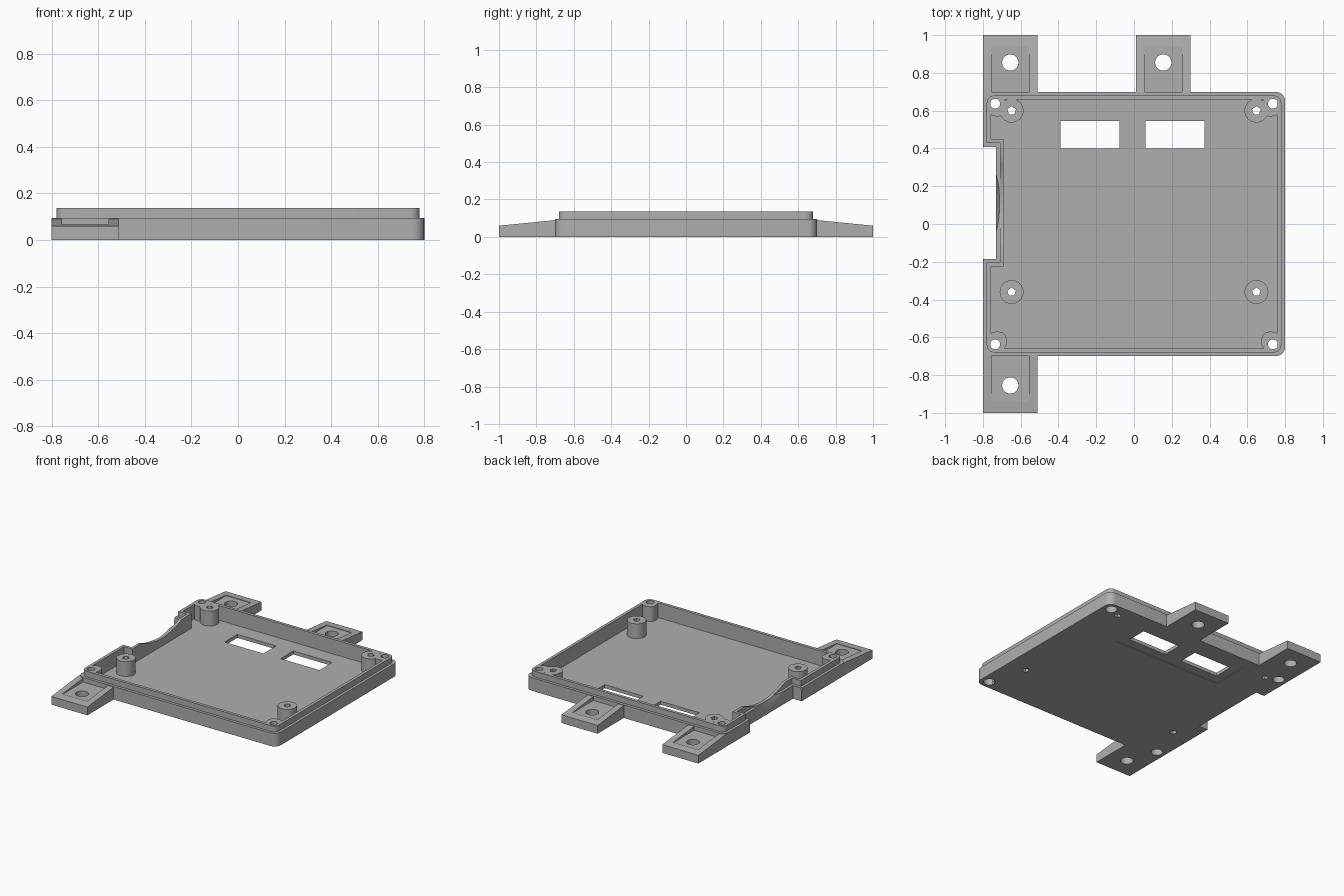
import bpy, bmesh, math
from mathutils import Matrix

cube = bpy.data.objects.get("Cube")
if cube:
    bpy.data.objects.remove(cube, do_unlink=True)

grey = bpy.data.materials.new("plastic grey")
grey.use_nodes = True
tone = (0.43, 0.43, 0.43, 1)
grey.diffuse_color = tone
grey.node_tree.nodes["Principled BSDF"].inputs["Base Color"].default_value = tone


def to_object(name, bm):
    bmesh.ops.recalc_face_normals(bm, faces=bm.faces)
    mesh = bpy.data.meshes.new(name)
    bm.to_mesh(mesh)
    bm.free()
    mesh.materials.append(grey)
    ob = bpy.data.objects.new(name, mesh)
    bpy.context.collection.objects.link(ob)
    return ob


def prism(name, points, low, high, axes="xy"):
    """Extrude a 2D outline, upwards for xy and along x for yz."""
    bm = bmesh.new()
    if axes == "xy":
        verts = [bm.verts.new((a, b, low)) for a, b in points]
        step = (0, 0, high - low)
    else:
        verts = [bm.verts.new((low, a, b)) for a, b in points]
        step = (high - low, 0, 0)
    face = bm.faces.new(verts)
    new = bmesh.ops.extrude_face_region(bm, geom=[face])["geom"]
    bmesh.ops.translate(bm, vec=step, verts=[v for v in new if isinstance(v, bmesh.types.BMVert)])
    return to_object(name, bm)


def box(name, x0, x1, y0, y1, z0, z1):
    return prism(name, [(x0, y0), (x1, y0), (x1, y1), (x0, y1)], z0, z1)


def rounded(name, x0, x1, y0, y1, r, z0, z1, steps=6):
    corners = [(x1 - r, y1 - r), (x0 + r, y1 - r), (x0 + r, y0 + r), (x1 - r, y0 + r)]
    points = []
    for i, (cx, cy) in enumerate(corners):
        for k in range(steps + 1):
            t = (i + k / steps) * math.pi / 2
            points.append((cx + r * math.cos(t), cy + r * math.sin(t)))
    return prism(name, points, z0, z1)


def round_bar(name, x, y, r0, z0, z1, sides=32, r1=None):
    bm = bmesh.new()
    bmesh.ops.create_cone(bm, cap_ends=True, segments=sides, radius1=r0,
                          radius2=r0 if r1 is None else r1, depth=z1 - z0,
                          matrix=Matrix.Translation((x, y, (z0 + z1) / 2)))
    return to_object(name, bm)


def combine(tool, operation):
    """Apply a boolean to the case and discard the tool."""
    tool.hide_render = True
    mod = case.modifiers.new("bool", "BOOLEAN")
    mod.operation = operation
    mod.solver = "EXACT"
    mod.object = tool
    graph = bpy.context.evaluated_depsgraph_get()
    result = bpy.data.meshes.new_from_object(case.evaluated_get(graph))
    case.modifiers.clear()
    case.data = result
    bpy.data.objects.remove(tool, do_unlink=True)


def add(tool):
    combine(tool, "UNION")


def cut(tool):
    combine(tool, "DIFFERENCE")


RIM, TOP, FLOOR = 0.095, 0.137, 0.03

# Outer tray and stepped lip
case = rounded("enclosure_case", -0.8, 0.8, -0.7, 0.7, 0.05, 0, RIM)
add(rounded("lip", -0.78, 0.78, -0.68, 0.68, 0.04, 0.05, TOP))

# Sloped mounting tabs with a sunken middle and a screw hole
for x, side in ((-0.655, 1), (0.155, 1), (-0.655, -1)):
    wedge = [(side * y, z) for y, z in ((1, 0), (1, 0.06), (0.7, 0.09), (0.64, 0.09), (0.64, 0))]
    add(prism("tab", wedge, x - 0.145, x + 0.145, "yz"))
    y0, y1 = sorted((side * 0.7, side * 0.94))
    cut(box("tab_pocket", x - 0.1, x + 0.1, y0, y1, 0.062, 0.094))
    cut(round_bar("tab_hole", x, side * 0.855, 0.043, -0.1, 0.3))

# Hollow interior
cut(rounded("cavity", -0.758, 0.758, -0.658, 0.658, 0.02, FLOOR, 0.3))

# Thick wall behind the side notch
add(box("notch_wall", -0.772, -0.69, -0.225, 0.45, 0.01, TOP))

# Corner posts and board standoffs
standoffs = [(sx * 0.648, y) for sx in (-1, 1) for y in (-0.36, 0.6)]
corners = [(sx, sy) for sx in (-1, 1) for sy in (-1, 1)]
for sx, sy in corners:
    x0, x1 = sorted((sx * 0.675, sx * 0.77))
    y0, y1 = sorted((sy * 0.57, sy * 0.67))
    add(rounded("corner_post", x0, x1, y0, y1, 0.04, 0.01, TOP))
for x, y in standoffs:
    add(round_bar("standoff", x, y, 0.063, 0.01, TOP))

# Side notch, its ledge, the dipped top and the outer finger scoop
cut(box("notch", -1, -0.73, -0.185, 0.408, -0.1, 0.3))
cut(box("notch_ledge", -1, -0.71, -0.205, 0.428, RIM, 0.3))
R = 0.55
dip = [(0.11 + R * math.cos(t), 0.087 + R + R * math.sin(t))
       for t in (2 * math.pi * k / 96 for k in range(96))]
cut(prism("dip", dip, -0.9, -0.67, "yz"))
cut(round_bar("scoop", -1.28, 0.11, 0.545, 0, 0.1, 96, 0.572))

# Screw holes
for sx, sy in corners:
    cut(round_bar("corner_hole", sx * 0.735, sy * 0.637, 0.026, -0.1, 0.3))
    cut(round_bar("counterbore", sx * 0.735, sy * 0.637, 0.04, -0.1, 0.05))
for x, y in standoffs:
    cut(round_bar("standoff_hole", x, y, 0.024, -0.1, 0.3, 5))

# Window openings and the shallow panel recess underneath
cut(box("panel_recess", -0.45, 0.44, 0.33, 0.62, -0.1, 0.005))
for x in (-0.388, 0.062):
    cut(box("window", x, x + 0.312, 0.4, 0.546, -0.1, 0.3))

bpy.ops.object.select_all(action="DESELECT")
case.select_set(True)
bpy.context.view_layer.objects.active = case
bpy.ops.object.shade_smooth_by_angle(angle=math.radians(30))
